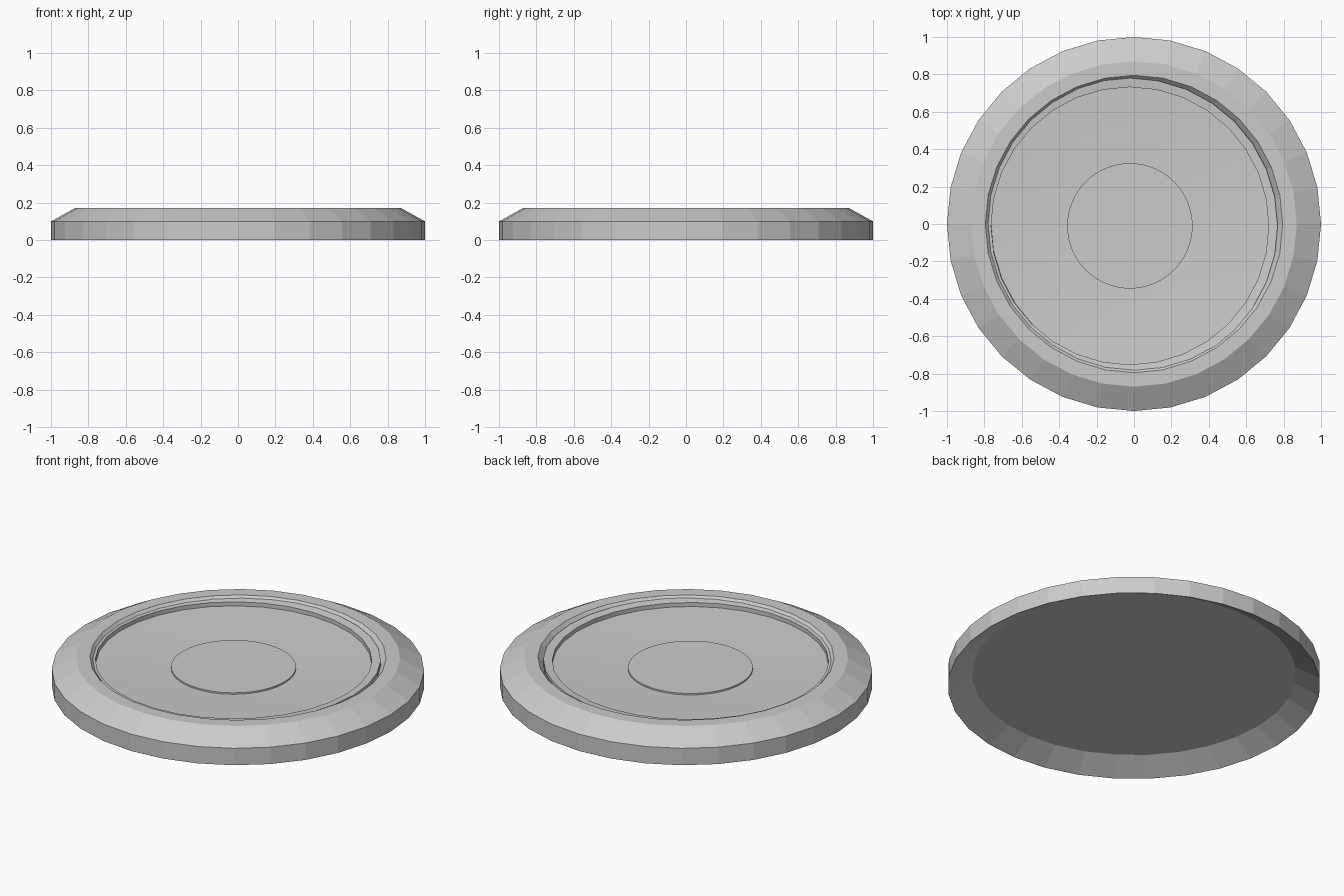
import bpy, bmesh, math

if "Cube" in bpy.data.objects:
    bpy.data.objects.remove(bpy.data.objects["Cube"])


def lathe(name, profile, sides, centre=(0, 0), smooth=False):
    """Revolve (radius, height) points around z; radius 0 becomes a pole."""
    bm = bmesh.new()
    rings = []
    for r, z in profile:
        count = sides if r > 0 else 1
        rings.append([bm.verts.new((centre[0] + r * math.cos(2 * math.pi * i / sides),
                                    centre[1] + r * math.sin(2 * math.pi * i / sides), z))
                      for i in range(count)])
    for a, b in zip(rings, rings[1:]):
        for i in range(sides):
            j = (i + 1) % sides
            corners = [a[i % len(a)], a[j % len(a)], b[j % len(b)], b[i % len(b)]]
            bm.faces.new(list(dict.fromkeys(corners)))
    bm.normal_update()
    mesh = bpy.data.meshes.new(name)
    bm.to_mesh(mesh)
    bm.free()
    obj = bpy.data.objects.new(name, mesh)
    bpy.context.collection.objects.link(obj)
    if smooth:
        bpy.ops.object.select_all(action='DESELECT')
        obj.select_set(True)
        bpy.context.view_layer.objects.active = obj
        bpy.ops.object.shade_smooth_by_angle(angle=math.radians(20))
    return obj


OFFSET = (-0.022, -0.01)  # the inset sits slightly off centre

# Faceted outer base: hollowed underside, bevelled rim, shallow recess
lathe("base", [(0, 0.073), (0.87, 0.073), (1, 0), (1, 0.1), (0.87, 0.172),
               (0.795, 0.172), (0.77, 0.145), (0.75, 0.095), (0, 0.095)], 32)

# Inset plate: raised lip and gently dished floor
lathe("inset_plate", [(0.79, 0.12), (0.79, 0.16), (0.742, 0.154),
                      (0.742, 0.13), (0.335, 0.108), (0, 0.108)], 32, OFFSET, True)

# Low round pad in the middle
lathe("centre_pad", [(0.335, 0.106), (0.335, 0.117), (0, 0.117)], 64, OFFSET, True)
